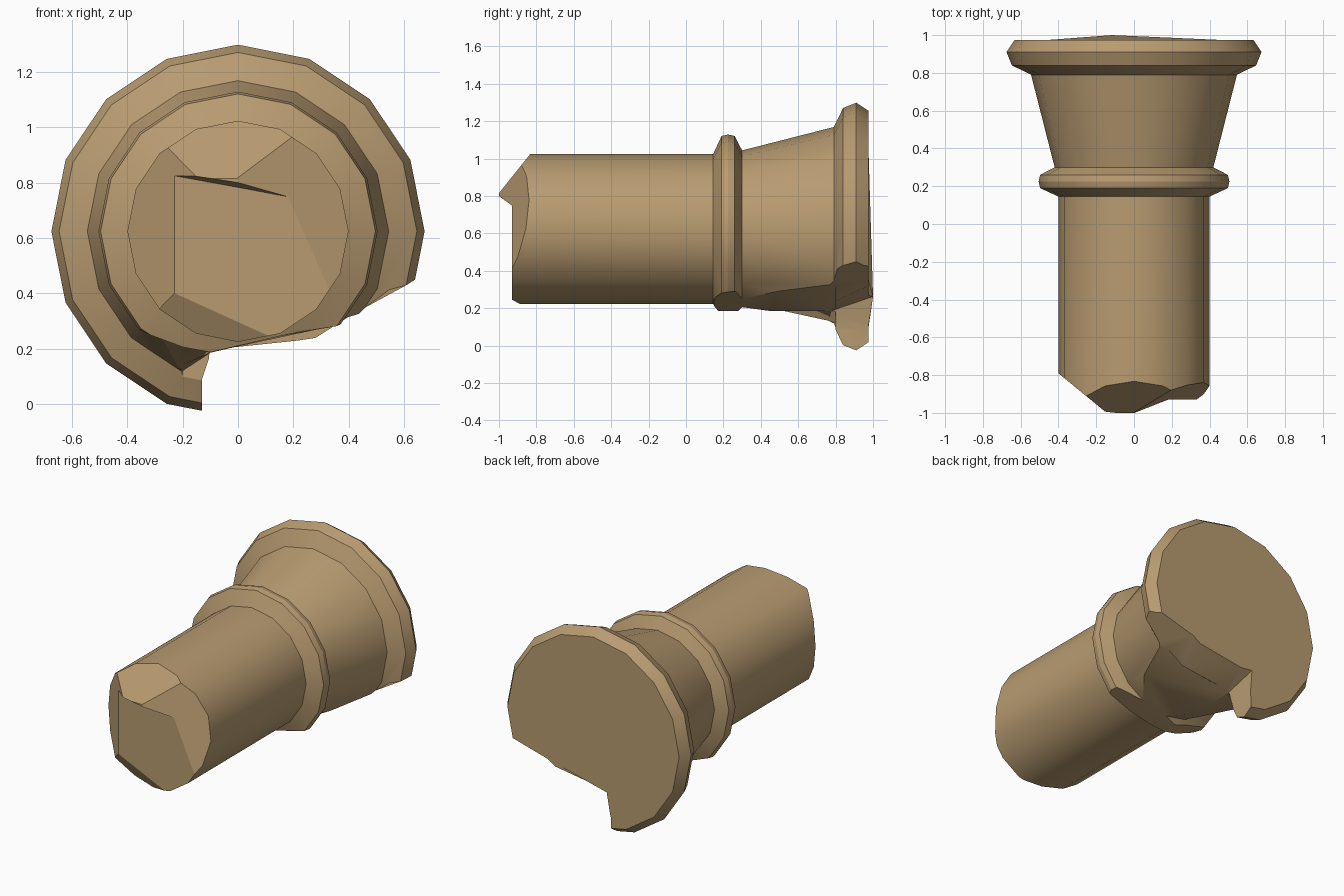
import bpy, bmesh
from math import sin, cos, pi, radians
from mathutils import Vector

if "Cube" in bpy.data.objects:
    bpy.data.objects.remove(bpy.data.objects["Cube"])

AXIS_Z, SIDES = 0.624, 16

stone = bpy.data.materials.new("stone")
stone.diffuse_color = (0.48, 0.33, 0.165, 1)
stone.use_nodes = True
stone.node_tree.nodes["Principled BSDF"].inputs["Base Color"].default_value = stone.diffuse_color


def loft(name, rings, setup=None):
    """Closed solid through equally sized loops of points."""
    bm = bmesh.new()
    loops = [[bm.verts.new(p) for p in ring] for ring in rings]
    n = len(loops[0])
    for a, b in zip(loops, loops[1:]):
        for i in range(n):
            j = (i + 1) % n
            bm.faces.new((a[i], a[j], b[j], b[i]))
    bm.faces.new(loops[0])
    bm.faces.new(loops[-1])
    bmesh.ops.recalc_face_normals(bm, faces=bm.faces)
    if setup:
        setup(bm)
    mesh = bpy.data.meshes.new(name)
    bm.to_mesh(mesh)
    bm.free()
    obj = bpy.data.objects.new(name, mesh)
    bpy.context.collection.objects.link(obj)
    return obj


def slab(points, y):
    return [(x, y, z) for x, z in points]


def chip(target, *sections):
    """Cut a lofted chunk, given as (y, xz outline) sections, out of the target."""
    cutter = loft("chip_cutter", [slab(pts, y) for y, pts in sections])
    cutter.hide_render = True
    mod = target.modifiers.new("chip", "BOOLEAN")
    mod.operation, mod.solver, mod.object = "DIFFERENCE", "EXACT", cutter
    bpy.context.view_layer.objects.active = target
    bpy.ops.object.modifier_apply(modifier=mod.name)
    bpy.data.objects.remove(cutter)


# Broken shaft end: planes given by a point and the slopes dy/dx, dy/dz
def fracture(bm):
    for point, sx, sz in [((0, -1, 0.815), 0, 0.8),
                          ((0.18, -0.93, 0.75), 0.45, 0.2),
                          ((-0.23, -0.93, 0.6), -0.82, 0),
                          ((-0.24, -0.93, 0.405), -0.25, -0.55)]:
        normal = Vector((sx, -1, sz)).normalized()
        geom = bm.verts[:] + bm.edges[:] + bm.faces[:]
        cut = bmesh.ops.bisect_plane(bm, geom=geom, plane_co=point, plane_no=normal,
                                     clear_outer=True)["geom_cut"]
        edges = [e for e in cut if isinstance(e, bmesh.types.BMEdge)]
        bmesh.ops.holes_fill(bm, edges=edges, sides=0)
    bmesh.ops.recalc_face_normals(bm, faces=bm.faces)


# Column body: shaft, ring, flare and flange as (y, radius)
profile = [(-1, 0.4), (0.145, 0.4), (0.19, 0.497), (0.225, 0.505), (0.26, 0.497),
           (0.30, 0.42), (0.79, 0.545), (0.84, 0.647), (0.91, 0.675), (0.975, 0.632)]
column = loft("broken_column", [
    [(r * sin(2 * pi * i / SIDES), y, AXIS_Z + r * cos(2 * pi * i / SIDES))
     for i in range(SIDES)] for y, r in profile], fracture)

# Step across the shaft end
chip(column,
     (-1.02, [(-0.6, 0.92), (-0.16, 0.83), (0, 0.805), (0.6, 0.72), (0.6, -0.1), (-0.6, -0.1)]),
     (-0.93, [(-0.6, 0.88), (-0.23, 0.825), (0, 0.783), (0.6, 0.67), (0.6, -0.1), (-0.6, -0.1)]))

# Worn underside of the ring and flare
chip(column,
     (-0.1, [(-0.42, 0.25), (-0.1, 0.19), (0.4, 0.25), (0.4, -0.1), (-0.42, -0.1)]),
     (0.3, [(-0.42, 0.30), (-0.1, 0.185), (0.4, 0.30), (0.4, -0.1), (-0.42, -0.1)]),
     (0.8, [(-0.2, 0.12), (-0.1, 0.185), (0.45, 0.33), (0.4, -0.1), (-0.2, -0.1)]))

# Missing chunk of the flange
chip(column,
     (0.76, [(0.8, 0.55), (0.61, 0.43), (0.28, 0.22), (-0.1, 0.18), (-0.13, 0.09), (-0.13, -0.2), (0.8, -0.2)]),
     (1.02, [(0.8, 0.55), (0.61, 0.43), (0.28, 0.34), (-0.12, 0.28), (-0.13, 0.09), (-0.13, -0.2), (0.8, -0.2)]))

# Corner of the chunk bulges out to the full length
corner = min(column.data.vertices, key=lambda v: (v.co - Vector((-0.12, 0.975, 0.27))).length)
corner.co.y = 1.0

column.data.materials.clear()
column.data.materials.append(stone)
column.select_set(True)
bpy.context.view_layer.objects.active = column
bpy.ops.object.shade_smooth_by_angle(angle=radians(24))
